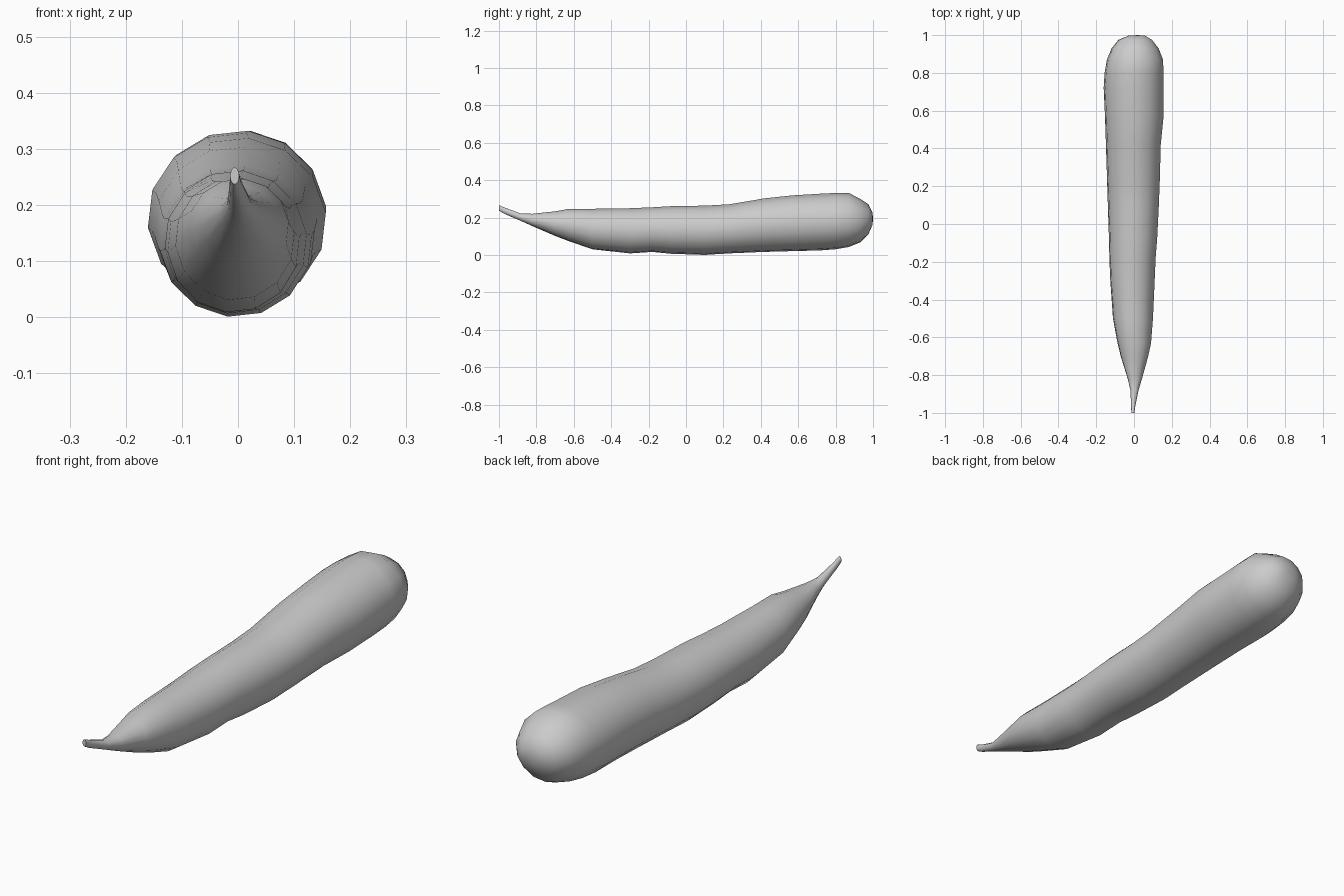
import bpy, bmesh
from math import sin, cos, pi

SIDES = 14

# Cross-sections along the length: y, left x, right x, bottom z, top z
SECTIONS = [
    (-1.00, -0.014, 0.002, 0.237, 0.267),
    (-0.97, -0.015, 0.006, 0.220, 0.254),
    (-0.88, -0.019, 0.024, 0.181, 0.221),
    (-0.82, -0.033, 0.042, 0.154, 0.221),
    (-0.70, -0.070, 0.075, 0.102, 0.234),
    (-0.63, -0.087, 0.090, 0.075, 0.247),
    (-0.50, -0.111, 0.100, 0.030, 0.248),
    (-0.30, -0.125, 0.109, 0.008, 0.251),
    (-0.18, -0.130, 0.114, 0.016, 0.256),
    (-0.08, -0.132, 0.122, 0.006, 0.262),
    (0.10, -0.138, 0.131, 0.000, 0.265),
    (0.23, -0.142, 0.136, 0.008, 0.272),
    (0.42, -0.148, 0.141, 0.016, 0.304),
    (0.57, -0.153, 0.156, 0.020, 0.320),
    (0.72, -0.160, 0.156, 0.024, 0.329),
    (0.80, -0.155, 0.156, 0.030, 0.333),
    (0.87, -0.143, 0.153, 0.042, 0.333),
    (0.93, -0.118, 0.130, 0.066, 0.302),
    (0.975, -0.082, 0.095, 0.110, 0.272),
    (0.997, -0.030, 0.058, 0.160, 0.228),
]

# Tapered body with a pinched, upturned stem
bm = bmesh.new()
rings = []
for y, x0, x1, z0, z1 in SECTIONS:
    ring = []
    for i in range(SIDES):
        a = 2 * pi * (i + 0.25) / SIDES
        x = (x0 + x1) / 2 + (x1 - x0) / 2 * 1.01 * cos(a)
        z = (z0 + z1) / 2 + (z1 - z0) / 2 * sin(a)
        ring.append(bm.verts.new((x, y, z)))
    rings.append(ring)
for a, b in zip(rings, rings[1:]):
    for i in range(SIDES):
        j = (i + 1) % SIDES
        bm.faces.new((a[i], a[j], b[j], b[i]))

# Closed stem end and rounded far end
bm.faces.new(rings[0])
tip = bm.verts.new((0.02, 1.0, 0.195))
for i in range(SIDES):
    bm.faces.new((rings[-1][i], rings[-1][(i + 1) % SIDES], tip))
bmesh.ops.recalc_face_normals(bm, faces=bm.faces[:])

mesh = bpy.data.meshes.new("vegetable_body")
bm.to_mesh(mesh)
bm.free()
body = bpy.data.objects.new("vegetable_body", mesh)
bpy.context.collection.objects.link(body)
bpy.context.view_layer.objects.active = body
body.select_set(True)
bpy.ops.object.shade_smooth_by_angle(angle=pi / 3)
